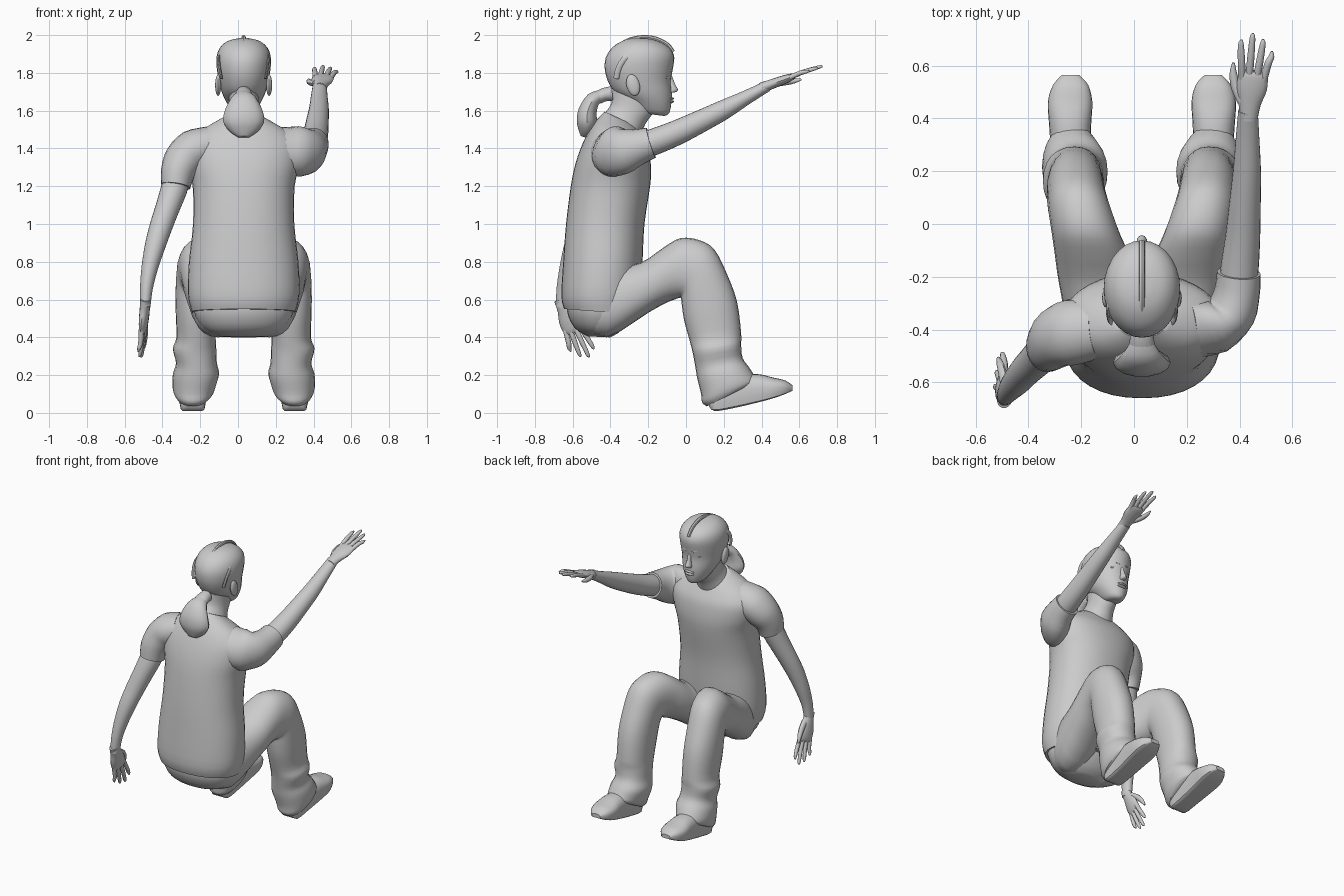
import bpy, bmesh, math
from mathutils import Vector, Matrix

grey = bpy.data.materials.new("plain grey")
grey.diffuse_color = (0.6, 0.6, 0.6, 1)
MID = 0.03  # body centre line in x


def finish(name, bm):
    bmesh.ops.recalc_face_normals(bm, faces=bm.faces)
    me = bpy.data.meshes.new(name)
    bm.to_mesh(me)
    bm.free()
    me.materials.append(grey)
    ob = bpy.data.objects.new(name, me)
    bpy.context.collection.objects.link(ob)
    return ob


def spline(rows, steps):
    """Catmull-Rom through rows of (centre, half axis u, half axis v)."""
    out = []
    for i in range(len(rows) - 1):
        quad = [rows[max(i - 1, 0)], rows[i], rows[i + 1], rows[min(i + 2, len(rows) - 1)]]
        for k in range(steps):
            t = k / steps
            out.append([0.5 * (2 * b + (c - a) * t + (2 * a - 5 * b + 4 * c - d) * t * t
                               + (3 * b - a - 3 * c + d) * t ** 3) for a, b, c, d in zip(*quad)])
    return out + [rows[-1]]


def skin(name, rows, sides=24, steps=3, power=2.0, floor=1.0):
    """Join rounded sections into a closed body; floor < 1 flattens the -v side."""
    bm = bmesh.new()
    rings = []
    for c, u, v in spline(rows, steps):
        ring = []
        for k in range(sides):
            a = 2 * math.pi * k / sides
            p, q = (math.copysign(abs(f) ** (2 / power), f) for f in (math.cos(a), math.sin(a)))
            q = max(q, -floor) / floor if q < 0 else q
            ring.append(bm.verts.new(c + u * p + v * q))
        rings.append(ring)
    for r, s in zip(rings, rings[1:]):
        for k in range(sides):
            j = (k + 1) % sides
            bm.faces.new((r[k], r[j], s[j], s[k]))
    bm.faces.new(rings[0])
    bm.faces.new(rings[-1])
    return finish(name, bm)


def profile(name, secs, side=1, **kw):
    """Sections from two side-profile points (y0,z0),(y1,z1), x offset and half width."""
    rows = []
    for y0, z0, y1, z1, cx, hw in secs:
        a, b = Vector((0, y0, z0)), Vector((0, y1, z1))
        rows.append(((a + b) / 2 + Vector((MID + side * cx, 0, 0)), Vector((hw, 0, 0)), (b - a) / 2))
    return skin(name, rows, **kw)


def tube(name, pts, ref=(1, 0, 0), **kw):
    """Sections square to a path of (x, y, z, half width along ref, other half width)."""
    P = [Vector(p[:3]) for p in pts]
    rows = []
    for i, p in enumerate(pts):
        t = (P[min(i + 1, len(P) - 1)] - P[max(i - 1, 0)]).normalized()
        r = Vector(ref)
        u = (r - t * r.dot(t)).normalized()
        rows.append((P[i], u * p[3], t.cross(u) * p[4]))
    return skin(name, rows, **kw)


def ball(name, loc, size, turn=0):
    bm = bmesh.new()
    bmesh.ops.create_uvsphere(bm, u_segments=16, v_segments=10, radius=1)
    bm.transform(Matrix.Translation(loc) @ Matrix.Rotation(turn, 4, 'X') @ Matrix.Diagonal((*size, 1)))
    return finish(name, bm)


def hand(name, wrist, d, s):
    """Palm, four fingers and thumb; d points to the fingers, s to the thumb."""
    w, d = Vector(wrist), Vector(d).normalized()
    s = Vector(s)
    s = (s - d * s.dot(d)).normalized()
    n = d.cross(s)

    def part(label, pts, **kw):
        tube(name + label, [(*(w + d * a + s * b + n * c), hw, th) for a, b, c, hw, th in pts], ref=s, **kw)
    part("_palm", [(-.03, 0, 0, .034, .028), (.03, .002, 0, .042, .026), (.09, 0, 0, .057, .024),
                   (.145, 0, 0, .056, .018), (.165, 0, 0, .045, .010)], sides=16)
    for i, (b, tip, l) in enumerate([(.041, .058, .285), (.014, .017, .315), (-.014, -.024, .295), (-.041, -.062, .25)]):
        m = (b + tip) / 2
        part("_finger_%d" % (i + 1), [(.13, b, 0, .014, .014), (.2, m, .004, .014, .013),
                                     (l - .02, tip, 0, .011, .010), (l, tip, -.003, .004, .004)], sides=10)
    part("_thumb", [(.04, .03, 0, .02, .018), (.09, .06, -.015, .019, .016),
                    (.14, .075, -.025, .014, .013), (.18, .078, -.03, .005, .005)], sides=10)


# Shirt body and seat of the trousers
profile("shirt", [(-.645, .55, -.25, .52, 0, .275), (-.66, .62, -.24, .64, 0, .295),
                  (-.65, .80, -.23, .80, 0, .290), (-.635, 1.0, -.22, 1.0, 0, .268),
                  (-.61, 1.2, -.19, 1.2, 0, .27), (-.585, 1.32, -.185, 1.3, 0, .295),
                  (-.55, 1.42, -.20, 1.4, 0, .30), (-.51, 1.50, -.23, 1.46, 0, .245),
                  (-.47, 1.555, -.255, 1.5, 0, .165), (-.43, 1.595, -.27, 1.52, 0, .10)],
        sides=36, power=2.2)
profile("trouser_seat", [(-.52, .405, -.40, .40, 0, .12), (-.59, .45, -.34, .44, 0, .21),
                         (-.63, .54, -.28, .54, 0, .265), (-.62, .65, -.26, .65, 0, .26)], sides=28)

# Legs and shoes, mirrored about the body centre
for side, label in ((1, "right"), (-1, "left")):
    profile(label + "_trouser_leg", [
        (-.57, .47, -.48, .70, .11, .11), (-.42, .40, -.40, .76, .135, .14), (-.20, .53, -.24, .795, .17, .145),
        (-.11, .58, -.12, .875, .19, .14), (-.06, .60, -.03, .925, .21, .13), (-.03, .61, .07, .915, .228, .122),
        (-.025, .60, .15, .865, .24, .116), (-.022, .57, .215, .74, .248, .112), (-.01, .49, .27, .59, .252, .108),
        (.02, .38, .292, .42, .252, .104), (.035, .32, .292, .36, .26, .115), (.05, .24, .30, .29, .25, .108),
        (.06, .18, .335, .24, .252, .122), (.08, .10, .36, .20, .262, .116), (.085, .055, .375, .175, .266, .105),
        (.11, .035, .36, .16, .27, .088)], side, power=2.2)
    profile(label + "_shoe", [
        (.12, .04, .12, .12, .27, .045), (.15, .01, .15, .16, .27, .068), (.25, .025, .25, .20, .27, .073),
        (.38, .055, .38, .205, .272, .08), (.47, .08, .46, .187, .272, .084), (.53, .102, .525, .172, .27, .066),
        (.565, .118, .565, .145, .27, .032)], side, power=2.3, floor=.6)

# Raised arm
tube("raised_sleeve", [(.22, -.40, 1.40, .10, .13), (.31, -.385, 1.385, .105, .135),
                       (.37, -.33, 1.385, .095, .12), (.392, -.25, 1.41, .086, .095), (.397, -.185, 1.43, .083, .083)])
tube("raised_arm", [(.39, -.27, 1.405, .07, .07), (.40, -.17, 1.435, .072, .07), (.412, -.05, 1.483, .066, .066),
                    (.42, .07, 1.54, .06, .06), (.428, .20, 1.605, .053, .052), (.43, .32, 1.67, .045, .038),
                    (.432, .43, 1.73, .037, .029)])
hand("raised_hand", (.437, .425, 1.73), (.03, .29, .105), (-1, 0, 0))

# Hanging arm
tube("hanging_sleeve", [(-.14, -.40, 1.42, .11, .10), (-.235, -.41, 1.39, .125, .11), (-.29, -.43, 1.335, .115, .105),
                        (-.32, -.46, 1.27, .10, .09), (-.33, -.475, 1.20, .088, .078)], ref=(0, 1, 0))
tube("hanging_arm", [(-.315, -.455, 1.27, .07, .07), (-.34, -.485, 1.18, .07, .07), (-.375, -.52, 1.08, .066, .064),
                     (-.41, -.555, .98, .06, .06), (-.44, -.59, .88, .056, .054), (-.467, -.62, .77, .049, .044),
                     (-.485, -.645, .66, .04, .034), (-.492, -.655, .56, .034, .028)], ref=(0, 1, 0))
hand("hanging_hand", (-.492, -.655, .575), (-.02, .11, -.25), (.25, .9, .4))

# Neck and head
profile("neck", [(-.46, 1.55, -.24, 1.47, 0, .11), (-.42, 1.60, -.215, 1.53, 0, .088),
                 (-.395, 1.64, -.18, 1.58, 0, .08), (-.39, 1.72, -.15, 1.64, 0, .08)])
profile("head", [(-.22, 1.585, -.115, 1.572, 0, .03), (-.26, 1.60, -.09, 1.585, 0, .058),
                 (-.31, 1.65, -.078, 1.635, 0, .09), (-.38, 1.70, -.075, 1.69, 0, .115),
                 (-.415, 1.76, -.08, 1.755, 0, .131), (-.43, 1.82, -.07, 1.82, 0, .142),
                 (-.425, 1.88, -.062, 1.88, 0, .144), (-.39, 1.935, -.08, 1.925, 0, .128),
                 (-.33, 1.972, -.13, 1.962, 0, .088), (-.27, 1.985, -.19, 1.98, 0, .03)], sides=28)
profile("nose", [(-.10, 1.79, -.074, 1.785, 0, .012), (-.10, 1.74, -.058, 1.74, 0, .014),
                 (-.10, 1.71, -.042, 1.708, 0, .021), (-.10, 1.695, -.065, 1.695, 0, .018)], sides=12)
for z, h in ((1.664, .008), (1.648, .009)):
    ball("lip", (MID, -.083, z), (.034, .019, h))
for s in (1, -1):
    ball("ear", (MID + s * .135, -.28, 1.735), (.016, .035, .058), .25)
    ball("eye", (MID + s * .05, -.108, 1.775), (.024, .016, .009))
    tube("brow", [(MID + s * x, y, z, .005, .004) for x, y, z in
                  ((.022, -.076, 1.805), (.052, -.088, 1.812), (.082, -.115, 1.804))], ref=(0, 0, 1), sides=8)
    # Loose strands swept back above the ears and along the crown
    tube("side_strand", [(MID + s * x, y, z, .006, .015) for x, y, z in
                         ((.118, -.27, 1.90), (.13, -.32, 1.88), (.127, -.355, 1.83), (.116, -.37, 1.77))], sides=8)
    tube("crown_strand", [(MID + s * x, y, z, .012, .007) for x, y, z in
                          ((.035, -.155, 1.958), (.07, -.165, 1.947), (.10, -.18, 1.922))], ref=(0, 1, 0), sides=8)

# Hair ridge along the middle of the head and gathered tail
tube("hair_ridge", [(MID, y, z, .012, .012) for y, z in
                    ((-.07, 1.91), (-.10, 1.95), (-.16, 1.98), (-.23, 1.988), (-.31, 1.97),
                     (-.37, 1.925), (-.41, 1.86))], sides=8)
tube("hair_tie", [(MID, -.39, 1.69, .04, .04), (MID, -.43, 1.685, .045, .036), (MID, -.465, 1.67, .05, .035)])
tube("ponytail", [(MID, -.44, 1.685, .04, .03), (MID, -.49, 1.66, .07, .04), (MID, -.52, 1.60, .10, .05),
                  (MID, -.525, 1.54, .108, .055), (MID, -.53, 1.49, .075, .04), (MID, -.54, 1.46, .03, .018)],
     sides=14)

# Smooth shading with crisp hems
for ob in bpy.data.objects:
    ob.select_set(True)
bpy.context.view_layer.objects.active = bpy.data.objects["shirt"]
bpy.ops.object.shade_smooth_by_angle(angle=math.radians(40))
